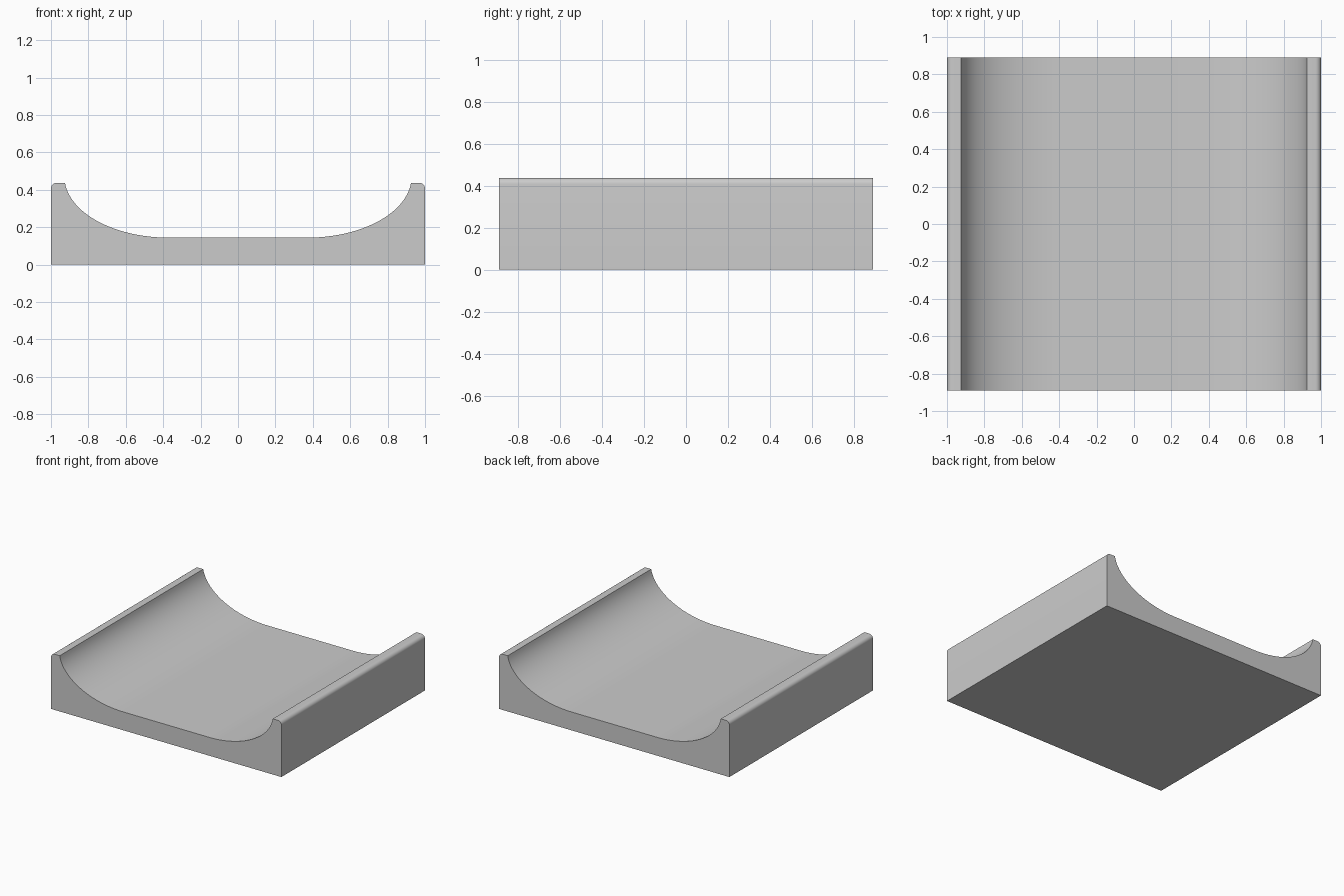
import bpy, bmesh
from math import sin, cos, radians, asin

if "Cube" in bpy.data.objects:
    bpy.data.objects.remove(bpy.data.objects["Cube"])

HALF_Y, TOP, FLOOR = 0.89, 0.437, 0.144

# Right half of the cross-section, from the base outwards and up over the rim
half = [(1.0, 0.0)]
R = 0.03
for i in range(7):                       # rounded outer rim corner
    a = radians(15 * i)
    half.append((1 - R + R * cos(a), TOP - R + R * sin(a)))

# Elliptical inner wall sweeping down to the flat floor
CX, CZ, A = 0.37, 0.47, 0.558
B = CZ - FLOOR
start = asin((CZ - TOP) / B)
N = 24
for i in range(N + 1):
    t = start + (radians(90) - start) * i / N
    half.append((CX + A * cos(t), CZ - B * sin(t)))

# Mirror the half profile and extrude it front to back
profile = half + [(-x, z) for x, z in reversed(half)]
bm = bmesh.new()
face = bm.faces.new([bm.verts.new((x, -HALF_Y, z)) for x, z in profile])
ext = bmesh.ops.extrude_face_region(bm, geom=[face], use_keep_orig=True)
moved = [g for g in ext["geom"] if isinstance(g, bmesh.types.BMVert)]
bmesh.ops.translate(bm, verts=moved, vec=(0, 2 * HALF_Y, 0))
bmesh.ops.recalc_face_normals(bm, faces=bm.faces[:])

mesh = bpy.data.meshes.new("curved_channel")
bm.to_mesh(mesh)
bm.free()
obj = bpy.data.objects.new("curved_channel", mesh)
bpy.context.collection.objects.link(obj)
bpy.context.view_layer.objects.active = obj
obj.select_set(True)
bpy.ops.object.shade_smooth_by_angle(angle=radians(30))
